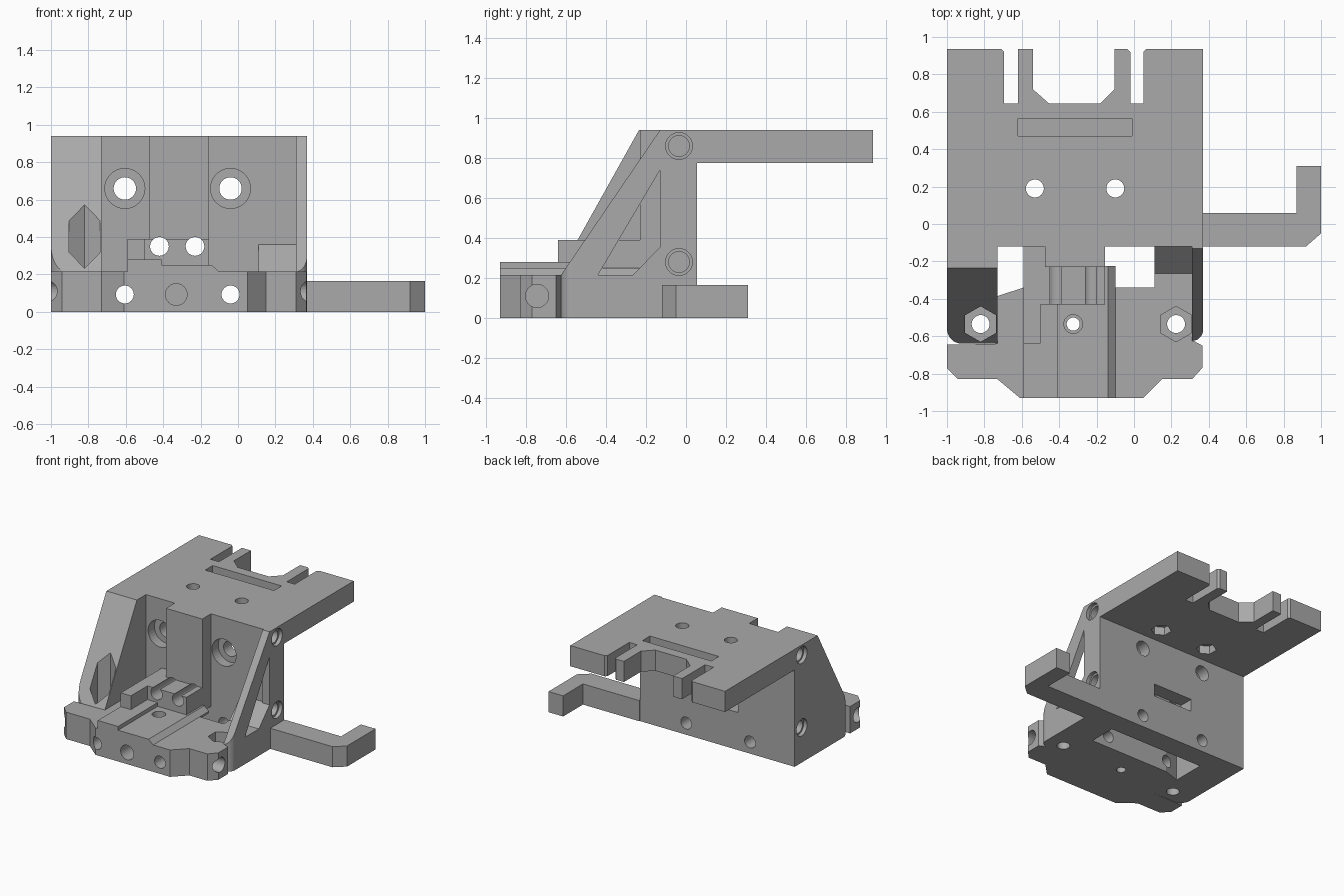
import bpy, bmesh, math

if "Cube" in bpy.data.objects:
    bpy.data.objects.remove(bpy.data.objects["Cube"], do_unlink=True)

grey = bpy.data.materials.new("plain grey")
grey.use_nodes = True
COLOR = (0.4, 0.4, 0.4, 1)
grey.diffuse_color = COLOR
grey.node_tree.nodes["Principled BSDF"].inputs["Base Color"].default_value = COLOR

PLACE = {"x": lambda a, b, t: (t, a, b),
         "y": lambda a, b, t: (a, t, b),
         "z": lambda a, b, t: (a, b, t)}


def prism(name, axis, points, lo, hi):
    """Extrude a flat profile along an axis."""
    bm = bmesh.new()
    ends = [[bm.verts.new(PLACE[axis](a, b, t)) for a, b in points] for t in (lo, hi)]
    bm.faces.new(ends[0])
    bm.faces.new(ends[1])
    n = len(points)
    for i in range(n):
        j = (i + 1) % n
        bm.faces.new((ends[0][i], ends[0][j], ends[1][j], ends[1][i]))
    bmesh.ops.recalc_face_normals(bm, faces=bm.faces)
    mesh = bpy.data.meshes.new(name)
    bm.to_mesh(mesh)
    bm.free()
    mesh.materials.append(grey)
    ob = bpy.data.objects.new(name, mesh)
    bpy.context.scene.collection.objects.link(ob)
    return ob


def box(name, x0, x1, y0, y1, z0, z1):
    return prism(name, "z", [(x0, y0), (x1, y0), (x1, y1), (x0, y1)], z0, z1)


def arc(cx, cy, r, a0, a1, n):
    steps = [math.radians(a0 + (a1 - a0) * i / n) for i in range(n + 1)]
    return [(cx + r * math.cos(a), cy + r * math.sin(a)) for a in steps]


cutters = []


def cutter(ob):
    ob.hide_render = True
    cutters.append(ob)
    return ob


def hole(axis, a, b, r, lo, hi, sides=32):
    ring = arc(a, b, r, 90, 450, sides)[:-1]
    return cutter(prism("hole_cutter", axis, ring, lo, hi))


def cut(ob, tools):
    """Subtract the tools and keep the finished mesh."""
    for tool in tools:
        mod = ob.modifiers.new("cut", "BOOLEAN")
        mod.operation = "DIFFERENCE"
        mod.solver = "EXACT"
        mod.object = tool
    graph = bpy.context.evaluated_depsgraph_get()
    mesh = bpy.data.meshes.new_from_object(ob.evaluated_get(graph))
    ob.modifiers.clear()
    ob.data = mesh


BOLT_X = (-0.605, -0.04)    # vertical face bolts
NUT_X = (-0.82, 0.225)      # floor nuts
NUT_Y = -0.535
FLOOR = 0.215
TOP = 0.94

# Shared cutters
low_bolts = [hole("y", x, 0.093, 0.048, -1, 0.2) for x in BOLT_X]
high_bolts = [hole("y", x, 0.66, 0.06, -0.5, 0.2) for x in BOLT_X]
bolt_heads = [hole("y", x, 0.66, 0.107, -0.2, -0.04) for x in BOLT_X]
grooves = [hole("y", x, 0.35, 0.05, -0.6, 0.2) for x in (-0.42, -0.23)]
nuts = [hole("z", x, NUT_Y, 0.095, 0.11, 1, 6) for x in NUT_X]
nut_bolts = [hole("z", x, NUT_Y, 0.048, -0.1, 0.5) for x in NUT_X]
side_holes = []
for z in (0.86, 0.28):
    for face, d in ((-1, 1), (0.37, -1)):
        for r, depth in ((0.067, 0.03), (0.052, 0.25)):
            side_holes.append(hole("x", -0.035, z, r, face - d * 0.1, face + d * depth))

# Back wall with tie slot
wall = box("back_wall", -1, 0.37, -0.12, 0.055, 0, TOP)
tie_slot = cutter(box("tie_slot_cutter", -0.5, -0.15, -0.06, 0.2, 0.3, 0.4))
cut(wall, low_bolts + high_bolts + bolt_heads + grooves + [tie_slot] + side_holes)

# Top plate with prongs, slot and nut seats
plate = prism("top_plate", "z", [
    (-1, 0.055), (0.37, 0.055), (0.37, 0.935), (0.065, 0.935), (0.05, 0.92),
    (0.05, 0.645), (-0.02, 0.645), (-0.02, 0.92), (-0.035, 0.935), (-0.105, 0.935),
    (-0.105, 0.72), (-0.18, 0.645), (-0.455, 0.645), (-0.54, 0.72), (-0.54, 0.935),
    (-0.62, 0.935), (-0.62, 0.645), (-0.695, 0.645), (-0.695, 0.92), (-0.71, 0.935),
    (-1, 0.935)], 0.775, TOP)
plate_tools = [cutter(box("plate_slot_cutter", -0.62, -0.01, 0.47, 0.565, 0.85, 1))]
for x in (-0.53, -0.1):
    plate_tools += [hole("z", x, 0.19, 0.048, 0.7, 1),
                    hole("z", x, 0.19, 0.075, 0.7, 0.84, 6)]
cut(plate, plate_tools)

# Rib on the front of the wall
rib = box("centre_rib", -0.475, -0.155, -0.23, -0.12, 0.2, TOP)
cut(rib, grooves)

# Solid side buttress with a sloping front and rounded corner
buttress = prism("right_buttress", "z",
                 [(-0.73, -0.12), (-1, -0.12)] + arc(-0.92, -0.56, 0.08, 180, 270, 8)
                 + [(-0.73, -0.64)], 0, TOP)
slope = cutter(prism("slope_cutter", "x", [(-0.235, TOP), (-0.64, FLOOR), (-1, FLOOR),
                                           (-1, 1.1), (-0.147, 1.1)], -1.2, -0.6))
cut(buttress, [slope] + side_holes + nuts + nut_bolts)

# Thin side wall with a window
side = prism("left_side_wall", "z",
             [(0.31, -0.12), (0.31, -0.625)] + arc(0.31, -0.565, 0.06, 270, 360, 8)
             + [(0.37, -0.12)], 0, TOP)
side_slope = cutter(prism("slope_cutter", "x", [(-0.13, TOP), (-0.625, FLOOR), (-1, FLOOR),
                                                (-1, 1.1), (-0.02, 1.1)], 0.2, 0.5))
window = cutter(prism("window_cutter", "x", [(-0.13, 0.74), (-0.13, 0.355),
                                             (-0.265, FLOOR), (-0.44, FLOOR)], 0.2, 0.5))
cut(side, [side_slope, window])

# Corner wedge beside the window
prism("corner_wedge", "x", [(-0.12, FLOOR), (-0.12, 0.36), (-0.265, FLOOR)], 0.11, 0.315)

# Base floor with ears
base = prism("base_floor", "z", [
    (-0.93, -0.645), (-1, -0.645), (-1, -0.77), (-0.94, -0.83), (-0.73, -0.83),
    (-0.61, -0.93), (0.05, -0.93), (0.15, -0.83), (0.31, -0.83), (0.365, -0.77),
    (0.365, -0.65), (0.31, -0.62), (0.31, -0.12), (0.11, -0.12), (0.11, -0.34),
    (-0.59, -0.34), (-0.73, -0.385), (-0.73, -0.64)], 0, FLOOR)
front_socket = hole("y", -0.33, 0.093, 0.058, -1, -0.65)
floor_holes = [hole("z", -0.325, NUT_Y, 0.035, -0.1, 0.5),
               hole("z", -0.325, NUT_Y, 0.05, 0.13, 0.5)]
ear_holes = [hole("x", -0.745, 0.11, 0.058, -1.1, -0.8),
             hole("x", -0.745, 0.11, 0.058, 0.18, 0.5)]
cut(base, low_bolts + nuts + nut_bolts + [front_socket] + floor_holes + ear_holes)

# Raised stepped track along the floor
track = prism("raised_track", "y", [(-0.59, 0.2), (-0.59, 0.28), (-0.41, 0.28), (-0.41, 0.25),
                                    (-0.14, 0.25), (-0.1, FLOOR), (-0.1, 0.2)], -0.93, -0.225)
cut(track, floor_holes)

# Cable block with two round grooves
block = prism("cable_block", "z", [
    (-0.59, -0.12), (-0.59, -0.64), (-0.5, -0.64), (-0.5, -0.43), (-0.155, -0.43),
    (-0.155, -0.23), (-0.475, -0.23), (-0.475, -0.12)], 0.2, 0.39)
cut(block, grooves)

# Hooked arm
prism("hooked_arm", "z", [(0.37, -0.12), (0.92, -0.12), (1, -0.05), (1, 0.31),
                          (0.87, 0.31), (0.87, 0.06), (0.37, 0.06)], 0, 0.165)

# Remove the helpers
for ob in cutters:
    bpy.data.objects.remove(ob, do_unlink=True)
